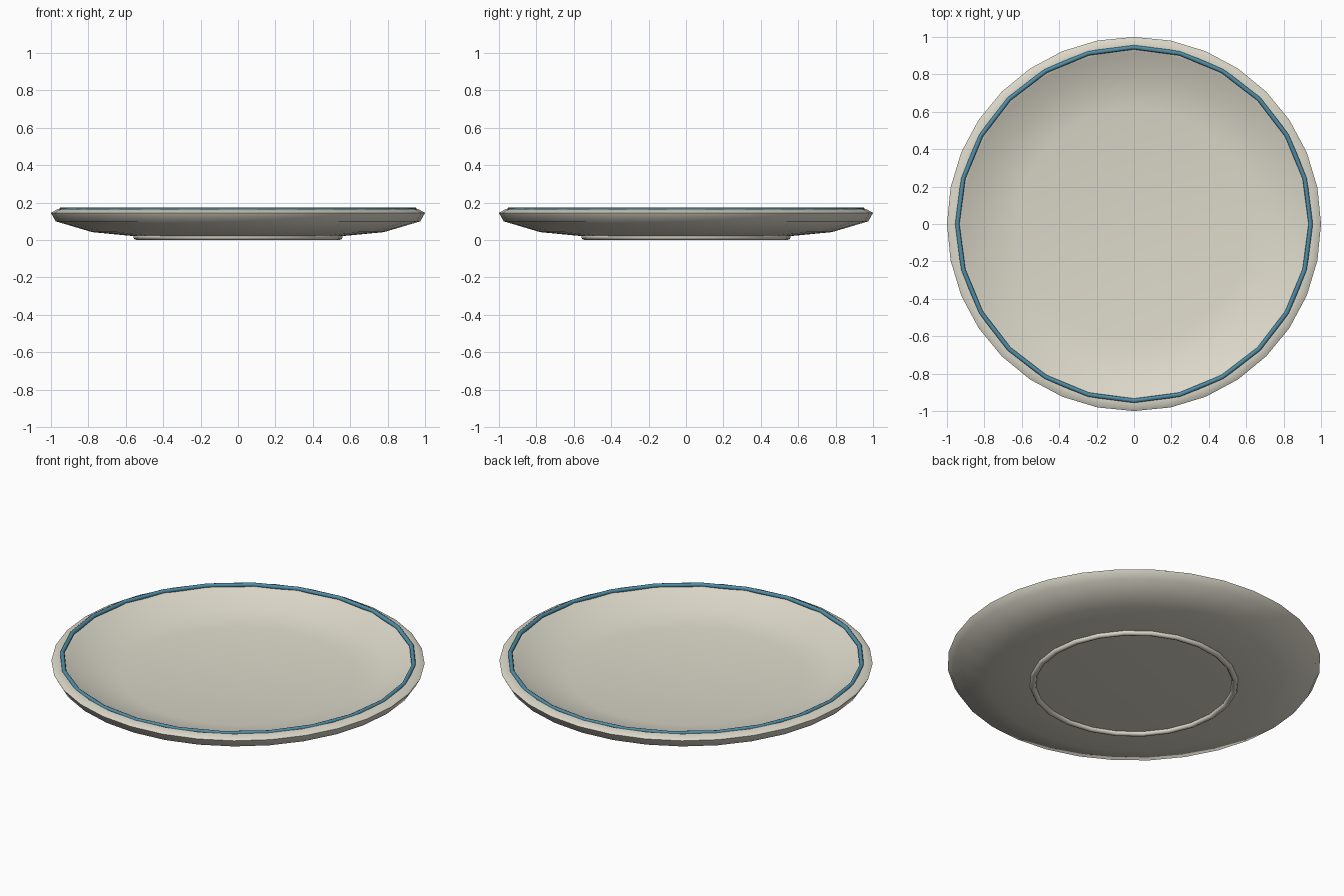
import bpy
import math

cube = bpy.data.objects.get("Cube")
if cube:
    bpy.data.objects.remove(cube)


def make_material(name, rgb):
    mat = bpy.data.materials.new(name)
    mat.use_nodes = True
    color = (*rgb, 1)
    mat.diffuse_color = color
    mat.node_tree.nodes["Principled BSDF"].inputs["Base Color"].default_value = color
    return mat


cream = make_material("cream glaze", (0.72, 0.69, 0.59))
blue = make_material("blue glaze", (0.08, 0.27, 0.39))


def finish(obj, name, mat, angle):
    obj.name = name
    obj.data.materials.append(mat)
    bpy.ops.object.select_all(action='DESELECT')
    obj.select_set(True)
    bpy.context.view_layer.objects.active = obj
    bpy.ops.object.shade_smooth_by_angle(angle=math.radians(angle))


def lathe(name, profile, sides, mat, angle):
    """Revolve an (r, z) profile that starts and ends on the axis."""
    verts = [(0, 0, profile[0][1]), (0, 0, profile[-1][1])]
    rings = profile[1:-1]
    for r, z in rings:
        for i in range(sides):
            a = math.tau * i / sides
            verts.append((r * math.cos(a), r * math.sin(a), z))
    faces = []
    last = 2 + (len(rings) - 1) * sides
    for i in range(sides):
        j = (i + 1) % sides
        faces.append((0, 2 + j, 2 + i))
        faces.append((1, last + i, last + j))
        for k in range(len(rings) - 1):
            a = 2 + k * sides
            b = a + sides
            faces.append((a + i, a + j, b + j, b + i))
    mesh = bpy.data.meshes.new(name)
    mesh.from_pydata(verts, [], faces)
    obj = bpy.data.objects.new(name, mesh)
    bpy.context.collection.objects.link(obj)
    finish(obj, name, mat, angle)


def ring(name, radius, thickness, z, sides, mat):
    bpy.ops.mesh.primitive_torus_add(
        major_radius=radius, minor_radius=thickness, major_segments=sides,
        minor_segments=8, location=(0, 0, z))
    finish(bpy.context.object, name, mat, 50)


# Dished body: underside, rounded edge, then the inner slope and floor
lathe("plate_body", [
    (0, 0.018), (0.55, 0.02), (0.78, 0.042), (0.975, 0.1), (1.0, 0.145),
    (0.96, 0.167), (0.92, 0.15), (0.8, 0.092), (0.62, 0.062), (0, 0.058),
], 32, cream, 60)

# Painted rim band and foot ring
ring("rim_band", 0.945, 0.012, 0.163, 24, blue)
ring("foot_ring", 0.543, 0.017, 0.017, 24, cream)
